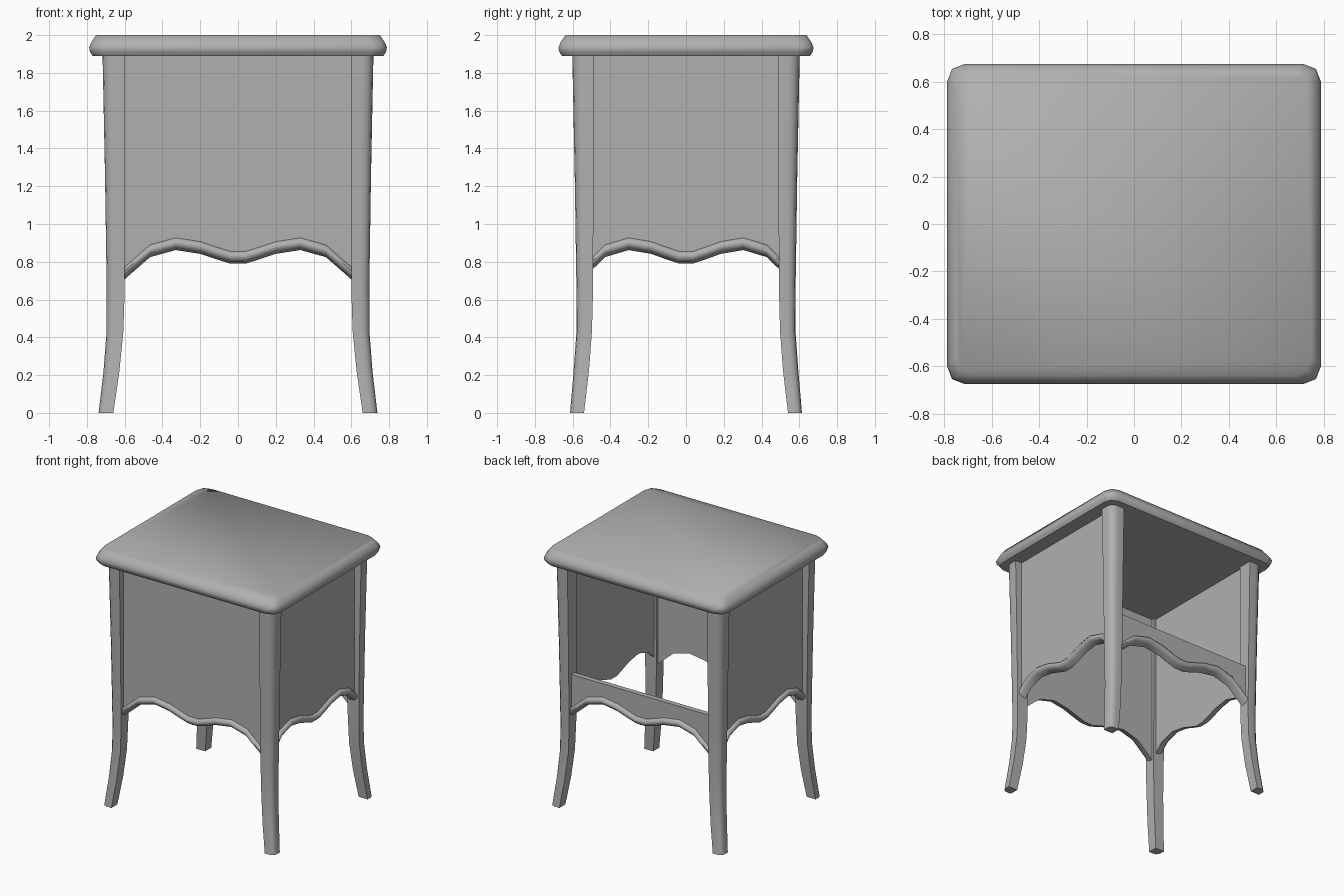
import bpy, bmesh
from math import radians
from mathutils import Vector

if "Cube" in bpy.data.objects:
    bpy.data.objects.remove(bpy.data.objects["Cube"])

# Dark grey finish
GREY = bpy.data.materials.new("dark_grey")
GREY.diffuse_color = (0.435, 0.435, 0.435, 1)
GREY.use_nodes = True
GREY.node_tree.nodes["Principled BSDF"].inputs["Base Color"].default_value = GREY.diffuse_color


def loft(name, rings, smooth=40):
    """Skin closed rings of equal length and cap both ends."""
    bm = bmesh.new()
    vs = [[bm.verts.new(p) for p in r] for r in rings]
    n = len(rings[0])
    for a, b in zip(vs, vs[1:]):
        for i in range(n):
            j = (i + 1) % n
            bm.faces.new((a[i], a[j], b[j], b[i]))
    bm.faces.new(vs[0])
    bm.faces.new(vs[-1])
    bmesh.ops.recalc_face_normals(bm, faces=bm.faces)
    me = bpy.data.meshes.new(name)
    bm.to_mesh(me)
    bm.free()
    me.materials.append(GREY)
    ob = bpy.data.objects.new(name, me)
    bpy.context.collection.objects.link(ob)
    bpy.ops.object.select_all(action='DESELECT')
    ob.select_set(True)
    bpy.context.view_layer.objects.active = ob
    bpy.ops.object.shade_smooth_by_angle(angle=radians(smooth))
    return ob


# Table top: clipped-corner outline lofted through a moulded edge
def outline(inset, z):
    x, y = 0.788 - inset, 0.675 - inset
    q = [(x, y - 0.075), (x - 0.021, y - 0.021), (x - 0.075, y)]
    pts = q + [(-a, b) for a, b in reversed(q)]
    pts += [(-a, -b) for a, b in q] + [(a, -b) for a, b in reversed(q)]
    return [(a, b, z) for a, b in pts]


loft("table_top", [outline(i, z) for i, z in
                   [(0.018, 1.89), (0.004, 1.912), (0, 1.935), (0.01, 1.96), (0.037, 2.0)]], 50)

# Legs: (z, inner x, outer x, inner y, outer y), rounded on the outer corner
LEVELS = [(0, 0.66, 0.738, 0.54, 0.614), (0.22, 0.628, 0.712, 0.514, 0.595),
          (0.43, 0.607, 0.696, 0.498, 0.58), (0.65, 0.60, 0.695, 0.492, 0.58),
          (1.25, 0.60, 0.704, 0.49, 0.589), (1.89, 0.60, 0.717, 0.49, 0.602)]
SECTION = [(0, 0), (1, 0), (1, 0.5), (0.95, 0.75), (0.85, 0.85), (0.75, 0.95), (0.5, 1), (0, 1)]
for sx, side in ((-1, "left"), (1, "right")):
    for sy, end in ((-1, "front"), (1, "back")):
        loft(f"{end}_{side}_leg",
             [[(sx * (xi + u * (xo - xi)), sy * (yi + v * (yo - yi)), z) for u, v in SECTION]
              for z, xi, xo, yi, yo in LEVELS])

# Panels: wavy lower edge whose outer side swells into a bead and rolls under
WAVE = [(0.04, 0.79), (0.12, 0.815), (0.20, 0.842), (0.33, 0.862), (0.465, 0.825)]
BEAD = [(0, 0.065), (0.014, 0.058), (0.023, 0.044), (0.02, 0.026), (0.003, 0.01), (-0.04, 0)]


def panel(name, out, face, scale, end, top):
    """out = outward direction, face = distance of the outer surface."""
    out = Vector(out)
    along = Vector((-out.y, out.x, 0))
    half = [(s * scale, z) for s, z in WAVE] + [end]
    wave = [(-s, z) for s, z in reversed(half)] + half

    def pt(s, d, z):
        return along * s + out * (face + d) + Vector((0, 0, z))
    loft(name, [[pt(s, -0.04, top), pt(s, 0, top)] + [pt(s, d, z + h) for d, h in BEAD]
                for s, z in wave], 45)


panel("front_panel", (0, -1, 0), 0.55, 1, (0.62, 0.69), 1.89)
panel("back_apron", (0, 1, 0), 0.55, 1, (0.62, 0.69), 1.03)
panel("right_panel", (1, 0, 0), 0.66, 0.92, (0.52, 0.735), 1.89)
panel("left_panel", (-1, 0, 0), 0.66, 0.92, (0.52, 0.735), 1.89)
